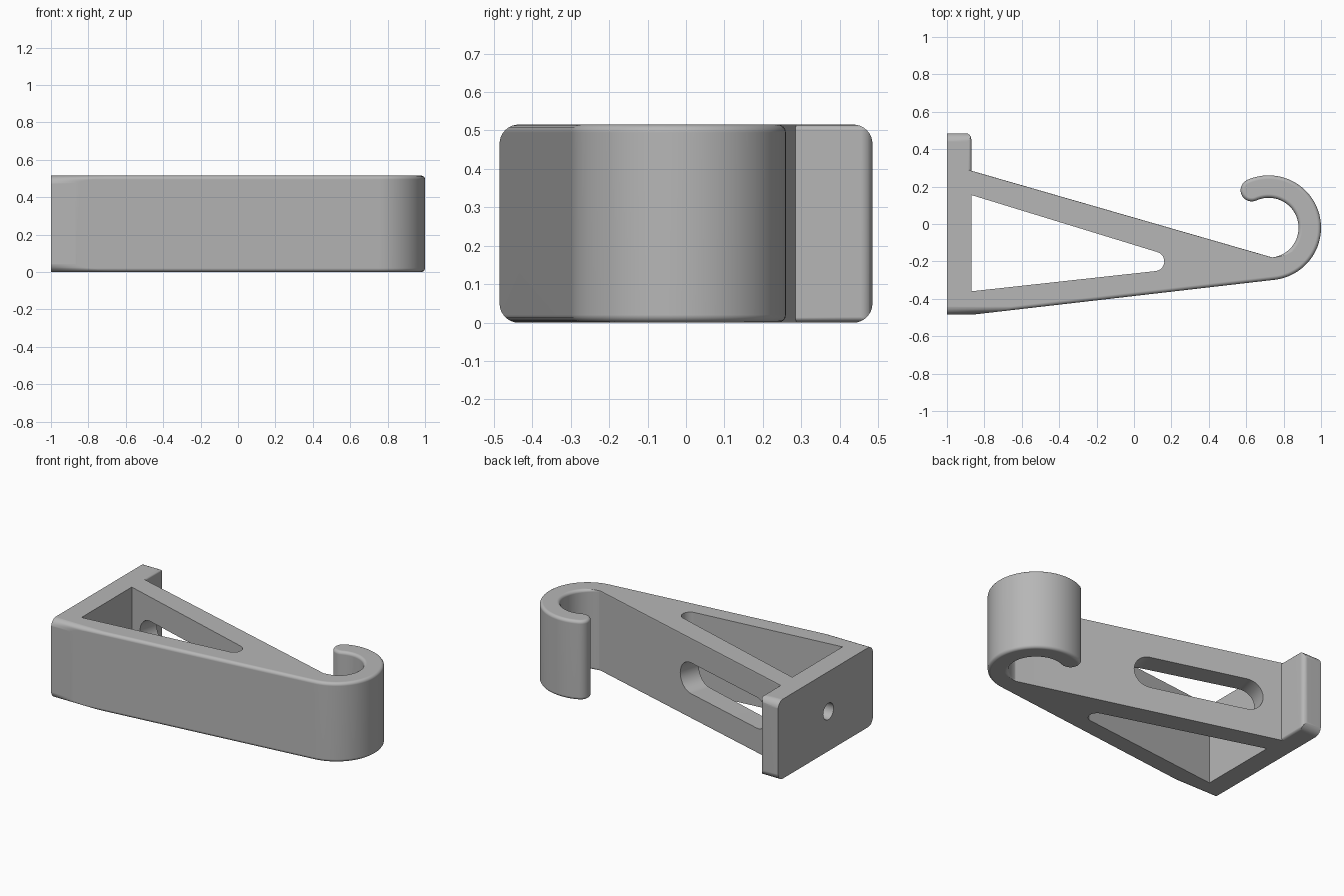
import bpy, bmesh, math
from math import sin, cos, radians
from mathutils import Vector, Matrix

old = bpy.data.objects.get("Cube")
if old:
    bpy.data.objects.remove(old, do_unlink=True)

HEIGHT = 0.515
HALF = 0.485            # half of the wall plate length
MID = HEIGHT / 2


def arc(cx, cy, r, start, end, steps):
    """Points along an arc, angles in degrees."""
    angles = [radians(start + (end - start) * i / steps) for i in range(steps + 1)]
    return [(cx + r * cos(a), cy + r * sin(a)) for a in angles]


def prism(name, points, depth, matrix=None):
    """Extrude a closed profile along its local z."""
    bm = bmesh.new()
    low = [bm.verts.new((x, y, 0)) for x, y in points]
    high = [bm.verts.new((x, y, depth)) for x, y in points]
    bm.faces.new(low[::-1])
    bm.faces.new(high)
    n = len(points)
    for i in range(n):
        j = (i + 1) % n
        bm.faces.new((low[i], low[j], high[j], high[i]))
    bmesh.ops.recalc_face_normals(bm, faces=bm.faces)
    mesh = bpy.data.meshes.new(name)
    bm.to_mesh(mesh)
    bm.free()
    obj = bpy.data.objects.new(name, mesh)
    bpy.context.collection.objects.link(obj)
    if matrix:
        mesh.transform(matrix)
    return obj


def apply(obj, mod):
    bpy.context.view_layer.objects.active = obj
    bpy.ops.object.modifier_apply(modifier=mod.name)


def boolean(obj, cutter, operation):
    cutter.hide_render = True
    mod = obj.modifiers.new("cut", "BOOLEAN")
    mod.operation = operation
    mod.solver = "EXACT"
    mod.object = cutter
    bpy.context.view_layer.update()
    apply(obj, mod)
    bpy.data.objects.remove(cutter, do_unlink=True)


def frame(x_axis, y_axis, z_axis, origin):
    m = Matrix((x_axis, y_axis, z_axis)).transposed().to_4x4()
    m.translation = origin
    return m


# Outline: wall plate, lower arm, hook, upper arm
HOOK = (0.72, -0.02)
TIP = 114.2
base = [(-1, -HALF), (-0.87, -HALF), (-0.84, -0.482)]
outer = arc(*HOOK, 0.28, -83.5, TIP, 48)
tip = arc(HOOK[0] + 0.22 * cos(radians(TIP)), HOOK[1] + 0.22 * sin(radians(TIP)),
          0.06, TIP, TIP + 180, 16)[1:-1]
inner = arc(*HOOK, 0.16, TIP, -83, 44)
ear = [(-0.87, 0.285)] + arc(-0.9, HALF - 0.03, 0.03, 0, 90, 4) + [(-1, HALF)]
outline = base + outer + tip + inner + ear
bracket = prism("hook_bracket", outline, HEIGHT)

# Soft rims, fading out where the hook runs into the upper arm
n = len(outline)
inner_end = len(base + outer + tip + inner) - 1
weight = [1.0] * n
for k in range(1, 7):
    weight[inner_end - k] = 0.05 + 0.15 * (k - 1)
weight[inner_end] = 0.05
weight[n - 1] = 0.0
layer = bracket.data.attributes.new("bevel_weight_edge", "FLOAT", "EDGE")
for edge in bracket.data.edges:
    a, b = edge.vertices
    if (a < n) == (b < n):
        a, b = sorted((a % n, b % n))
        layer.data[edge.index].value = weight[b if b - a > 1 else a]
bevel = bracket.modifiers.new("rim", "BEVEL")
bevel.limit_method = "WEIGHT"
bevel.width = 0.02
bevel.segments = 4
bevel.use_clamp_overlap = False
apply(bracket, bevel)

# Rounded corners of the wall plate, carried into the lower arm
R, E = 0.05, 0.0005
corner = []
for i, (sy, sz) in enumerate(((1, 1), (-1, 1), (-1, -1), (1, -1))):
    corner += arc(sy * (HALF + E - R), MID + sz * (MID + E - R), R, 90 * i, 90 * i + 90, 8)
along_x = frame((0, 1, 0), (0, 0, 1), (1, 0, 0), (-1.1, 0, 0))
boolean(bracket, prism("corner_cutter", corner, 2.2, along_x), "INTERSECT")

# Triangular opening between the arms
opening = [(-0.87, 0.155), (-0.87, -0.36)]
opening += arc(0.11, -0.2, 0.052, -83, 73, 12)
boolean(bracket, prism("opening_cutter", opening, 1, Matrix.Translation((0, 0, -0.2))),
        "DIFFERENCE")

# Long slot through the upper arm
start, end = Vector((-0.76, 0.253, MID)), Vector((0.02, 0.022, MID))
direction = (end - start).normalized()
normal = Vector((0, 0, 1)).cross(direction)
length = (end - start).length
slot = arc(length - 0.1, 0, 0.1, -90, 90, 16) + arc(0.1, 0, 0.1, 90, 270, 16)
place = frame(direction, (0, 0, 1), -normal, start + normal * 0.08)
boolean(bracket, prism("slot_cutter", slot, 0.24, place), "DIFFERENCE")

# Screw hole in the wall plate
hole = arc(-0.03, MID, 0.053, 0, 345, 23)
boolean(bracket, prism("screw_cutter", hole, 0.4, along_x), "DIFFERENCE")

# Finish
grey = bpy.data.materials.new("light_grey")
grey.use_nodes = True
colour = (0.47, 0.47, 0.47, 1)
grey.diffuse_color = colour
grey.node_tree.nodes["Principled BSDF"].inputs["Base Color"].default_value = colour
bracket.data.materials.clear()
bracket.data.materials.append(grey)
for face in bracket.data.polygons:
    face.material_index = 0
bpy.ops.object.select_all(action="DESELECT")
bracket.select_set(True)
bpy.context.view_layer.objects.active = bracket
bpy.ops.object.shade_smooth_by_angle(angle=radians(30))
normals = bracket.modifiers.new("flat_normals", "WEIGHTED_NORMAL")
normals.keep_sharp = True
